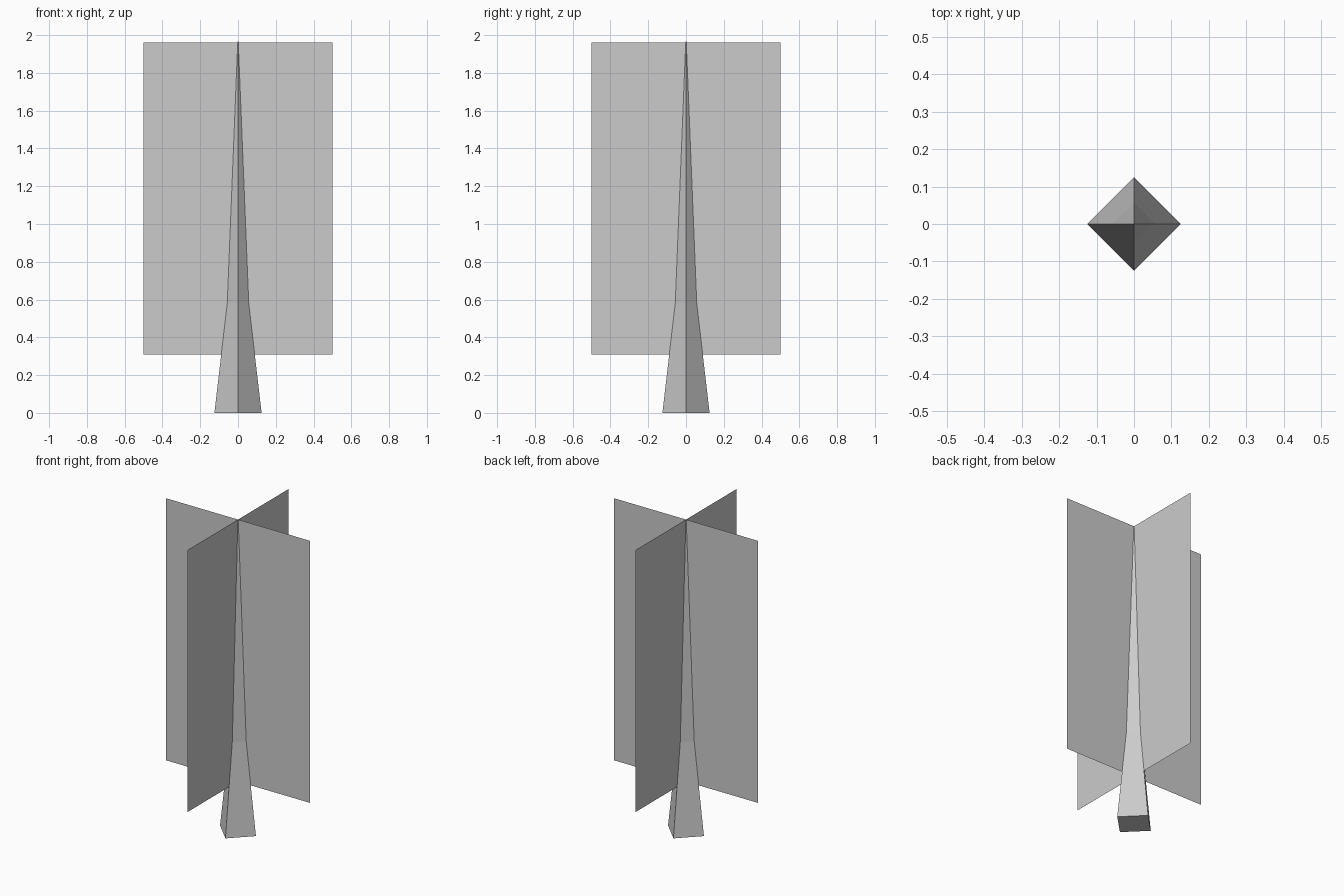
import bpy, bmesh
from math import cos, sin, pi

if "Cube" in bpy.data.objects:
    bpy.data.objects.remove(bpy.data.objects["Cube"])


def make_object(name, bm):
    bmesh.ops.recalc_face_normals(bm, faces=bm.faces)
    mesh = bpy.data.meshes.new(name)
    bm.to_mesh(mesh)
    bm.free()
    obj = bpy.data.objects.new(name, mesh)
    bpy.context.collection.objects.link(obj)
    return obj


# Four-sided tapering trunk, corners on the axes, ending in a point
SIDES = 4
bm = bmesh.new()
rings = []
for radius, z in ((0.125, 0.0), (0.057, 0.58)):
    rings.append([bm.verts.new((radius * cos(2 * pi * i / SIDES),
                                radius * sin(2 * pi * i / SIDES), z))
                  for i in range(SIDES)])
tip = bm.verts.new((0, 0, 2.0))
lower, upper = rings
bm.faces.new(lower[::-1])
for i in range(SIDES):
    j = (i + 1) % SIDES
    bm.faces.new((lower[i], lower[j], upper[j], upper[i]))
    bm.faces.new((upper[i], upper[j], tip))
make_object("trunk", bm)

# Two crossed flat foliage cards
HALF, BOTTOM, TOP = 0.5, 0.31, 1.96
for name, angle in (("foliage_card_wide", 0), ("foliage_card_deep", pi / 2)):
    dx, dy = HALF * round(cos(angle)), HALF * round(sin(angle))
    bm = bmesh.new()
    bm.faces.new([bm.verts.new(p) for p in ((-dx, -dy, BOTTOM), (dx, dy, BOTTOM),
                                            (dx, dy, TOP), (-dx, -dy, TOP))])
    make_object(name, bm)
